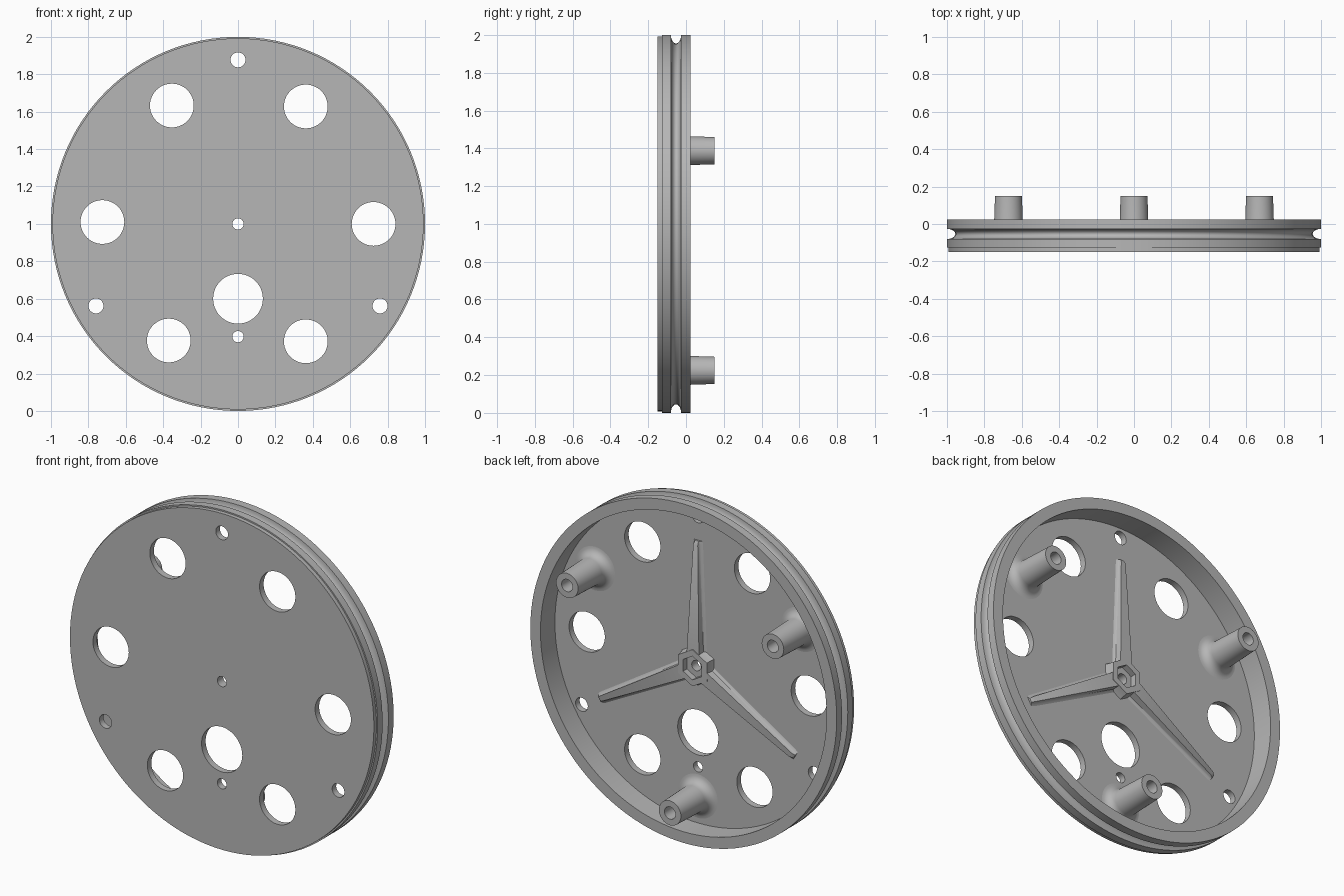
import bpy, bmesh, math

cube = bpy.data.objects.get("Cube")
if cube:
    bpy.data.objects.remove(cube, do_unlink=True)

grey = bpy.data.materials.new("plain grey")
grey.use_nodes = True
grey.diffuse_color = (0.47, 0.47, 0.47, 1)
grey.node_tree.nodes["Principled BSDF"].inputs["Base Color"].default_value = (0.47, 0.47, 0.47, 1)

FRONT, FLOOR, RIM_BACK, POST_END = -0.15, -0.112, 0.023, 0.15
SUNK = FLOOR - 0.01    # parts are rooted slightly inside the plate


def polar(radius, degrees):
    a = math.radians(degrees)
    return radius * math.cos(a), 1 + radius * math.sin(a)


def finish(name, bm):
    bmesh.ops.recalc_face_normals(bm, faces=bm.faces)
    mesh = bpy.data.meshes.new(name)
    bm.to_mesh(mesh)
    bm.free()
    mesh.materials.append(grey)
    obj = bpy.data.objects.new(name, mesh)
    bpy.context.collection.objects.link(obj)
    return obj


def skin(bm, rings):
    """Join matching closed rings with quads and cap both ends."""
    loops = [[bm.verts.new(p) for p in ring] for ring in rings]
    n = len(loops[0])
    for a, b in zip(loops, loops[1:]):
        for i in range(n):
            j = (i + 1) % n
            bm.faces.new((a[i], a[j], b[j], b[i]))
    bm.faces.new(loops[0])
    bm.faces.new(loops[-1])


def lathe(bm, profile, centre=(0, 1), sides=32, turn=0):
    """Turn (radius, y) points around an axis parallel to y."""
    cx, cz = centre
    angles = [turn + math.tau * i / sides for i in range(sides)]
    skin(bm, [[(cx + r * math.cos(a), y, cz + r * math.sin(a)) for a in angles]
              for r, y in profile])


def cut(obj, cutter):
    mod = obj.modifiers.new("holes", 'BOOLEAN')
    mod.operation = 'DIFFERENCE'
    mod.solver = 'EXACT'
    mod.object = cutter
    bpy.context.view_layer.objects.active = obj
    bpy.ops.object.modifier_apply(modifier=mod.name)


# Dished wheel: stepped front edge, round belt groove, deep hollow back
groove = [(1 - 0.045 * math.sin(math.pi * i / 12), -0.053 - 0.027 * math.cos(math.pi * i / 12))
          for i in range(13)]
bm = bmesh.new()
lathe(bm, [(0.992, FRONT), (0.992, -0.126), (1, -0.126)] + groove
      + [(1, RIM_BACK), (0.934, RIM_BACK), (0.934, FLOOR)], sides=128)
wheel = finish("wheel", bm)

# Hexagonal hub with a nut pocket
bm = bmesh.new()
lathe(bm, [(0.125, SUNK), (0.115, FLOOR + 0.01), (0.108, -0.06), (0.07, -0.06), (0.07, -0.096)],
      sides=6, turn=math.pi / 2)
hub = finish("hub", bm)

# Through holes: ring of six, large offset hole, rim holes, pin hole, axle hole
holes = [(polar(0.725, a), 0.117) for a in (0, 60, 119.2, 179.2, 239.3, 300)]
holes += [((0, 0.6), 0.133), ((0, 0.397), 0.03), ((0, 1), 0.03)]
holes += [(polar(0.877, a), 0.04) for a in (90, 210, 330)]
bm = bmesh.new()
for centre, radius in holes:
    lathe(bm, [(radius, -0.3), (radius, 0.3)], centre, 48)
cutter = finish("hole_cutter", bm)
cutter.hide_render = True
cut(wheel, cutter)
cut(hub, cutter)
bpy.data.objects.remove(cutter, do_unlink=True)

parts = [wheel, hub]

# Tapered hollow posts with flared roots
flare = [(0.079 + 0.05 * (1 - math.sin(t)), FLOOR + 0.05 * (1 - math.cos(t)))
         for t in [math.pi / 2 * i / 6 for i in range(7)]]
for name, angle in (("left", 30), ("right", 150), ("bottom", 270)):
    bm = bmesh.new()
    lathe(bm, [(0.129, SUNK)] + flare
          + [(0.072, POST_END), (0.036, POST_END), (0.034, FLOOR + 0.02)],
          polar(0.775, angle), 40)
    parts.append(finish(name + "_post", bm))

# Three tapering ribs with soft feet
for name, angle in (("top", 90), ("right", 210), ("left", 330)):
    a = math.radians(angle)
    rings = []
    for r, half, top in ((0.085, 0.04, -0.063), (0.715, 0.015, -0.088), (0.735, 0.011, -0.1)):
        side = [(half + 0.018, SUNK), (half + 0.018, FLOOR), (half + 0.008, FLOOR + 0.005),
                (half + 0.003, FLOOR + 0.01), (half, top)]
        outline = side + [(-w, y) for w, y in reversed(side)]
        rings.append([(r * math.cos(a) - w * math.sin(a), y,
                       1 + r * math.sin(a) + w * math.cos(a)) for w, y in outline])
    bm = bmesh.new()
    skin(bm, rings)
    parts.append(finish(name + "_rib", bm))

# Smooth curved walls, crisp edges
bpy.ops.object.select_all(action='DESELECT')
for part in parts:
    part.select_set(True)
bpy.context.view_layer.objects.active = wheel
bpy.ops.object.shade_smooth_by_angle(angle=math.radians(32))
